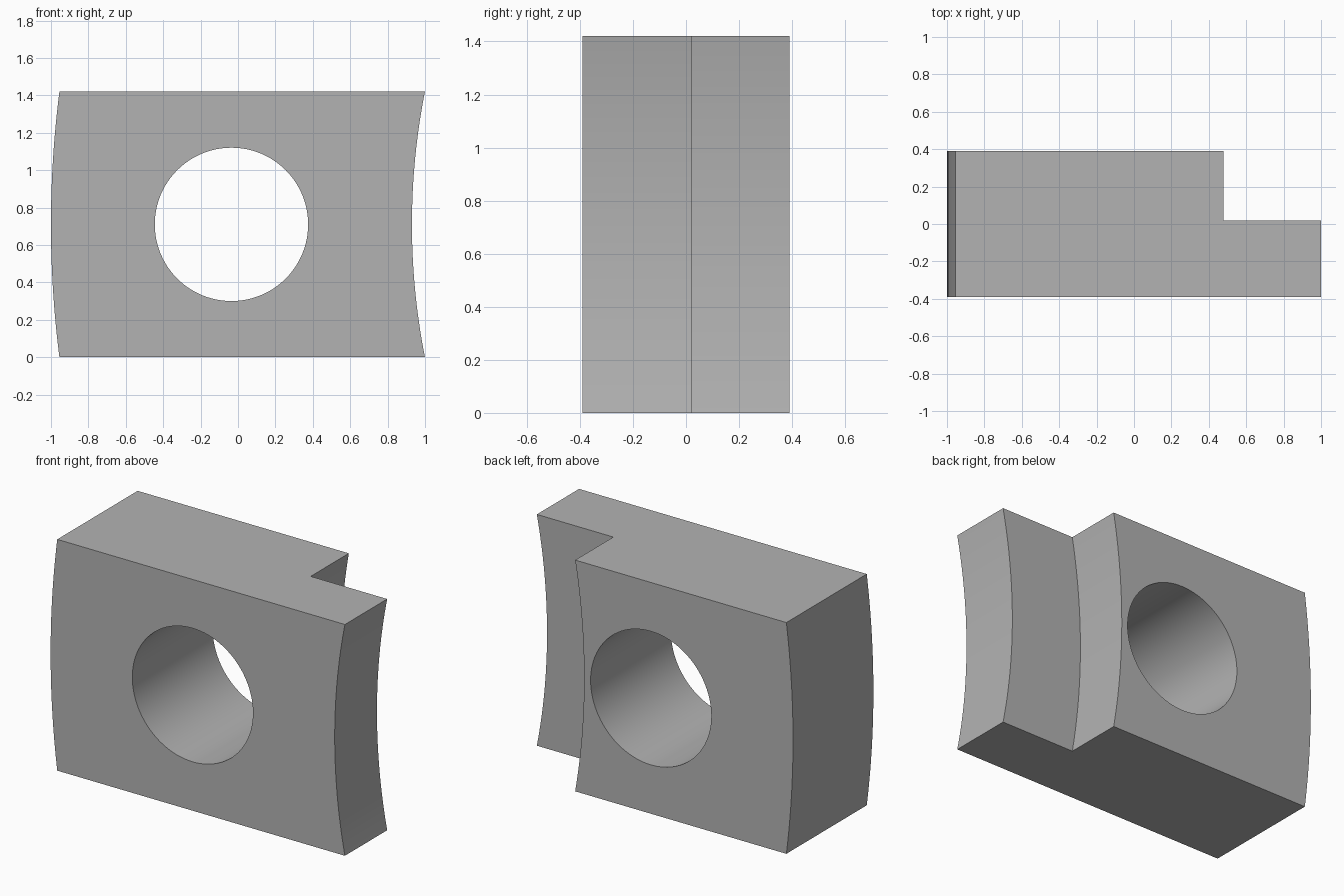
import bpy, bmesh, math

if "Cube" in bpy.data.objects:
    bpy.data.objects.remove(bpy.data.objects["Cube"])

HEIGHT, DEPTH, STEP_Y = 1.42, 0.39, 0.02
MID = HEIGHT / 2
ARC_CENTRE = 4.6                      # shared centre of all curved side faces
R_OUTER, R_STEP, R_INNER = 5.6, 4.181, 3.67
HOLE_X, HOLE_R = -0.035, 0.41

grey = bpy.data.materials.new("plain grey")
grey.use_nodes = True
colour = (0.45, 0.45, 0.45, 1)
grey.diffuse_color = colour
grey.node_tree.nodes["Principled BSDF"].inputs["Base Color"].default_value = colour


def arc(radius, half, steps=32):
    """Points up a curved side, from below the middle to above it."""
    return [(ARC_CENTRE - math.sqrt(radius ** 2 - z * z), MID + z)
            for z in (half * (2 * i / steps - 1) for i in range(steps + 1))]


def extrude_profile(name, points, y0, y1):
    """Solid made from an x-z outline swept from y0 to y1."""
    bm = bmesh.new()
    face = bm.faces.new([bm.verts.new((x, y0, z)) for x, z in points])
    swept = bmesh.ops.extrude_face_region(bm, geom=[face])["geom"]
    verts = [v for v in swept if isinstance(v, bmesh.types.BMVert)]
    bmesh.ops.translate(bm, verts=verts, vec=(0, y1 - y0, 0))
    bmesh.ops.recalc_face_normals(bm, faces=bm.faces)
    mesh = bpy.data.meshes.new(name)
    bm.to_mesh(mesh)
    bm.free()
    mesh.materials.append(grey)
    obj = bpy.data.objects.new(name, mesh)
    bpy.context.collection.objects.link(obj)
    return obj


# Curved block: bulging on its right, hollow on its left
block = extrude_profile("curved_block",
                        arc(R_OUTER, MID) + arc(R_INNER, MID)[::-1], -DEPTH, DEPTH)

# Cutters: rear step and round through hole
extra = MID + 0.1
step = extrude_profile("step_cutter",
                       arc(R_STEP, extra) + [(1.3, MID + extra), (1.3, MID - extra)],
                       STEP_Y, DEPTH + 0.1)
angles = [math.tau * i / 96 for i in range(96)]
hole = extrude_profile("hole_cutter",
                       [(HOLE_X + HOLE_R * math.cos(a), MID + HOLE_R * math.sin(a))
                        for a in angles], -DEPTH - 0.1, DEPTH + 0.1)

bpy.ops.object.select_all(action="DESELECT")
block.select_set(True)
bpy.context.view_layer.objects.active = block
for cutter in (step, hole):
    cutter.hide_render = True
    mod = block.modifiers.new(cutter.name, "BOOLEAN")
    mod.operation = "DIFFERENCE"
    mod.solver = "EXACT"
    mod.object = cutter
    bpy.ops.object.modifier_apply(modifier=mod.name)
    bpy.data.objects.remove(cutter)

bpy.ops.object.shade_smooth_by_angle(angle=math.radians(30))
